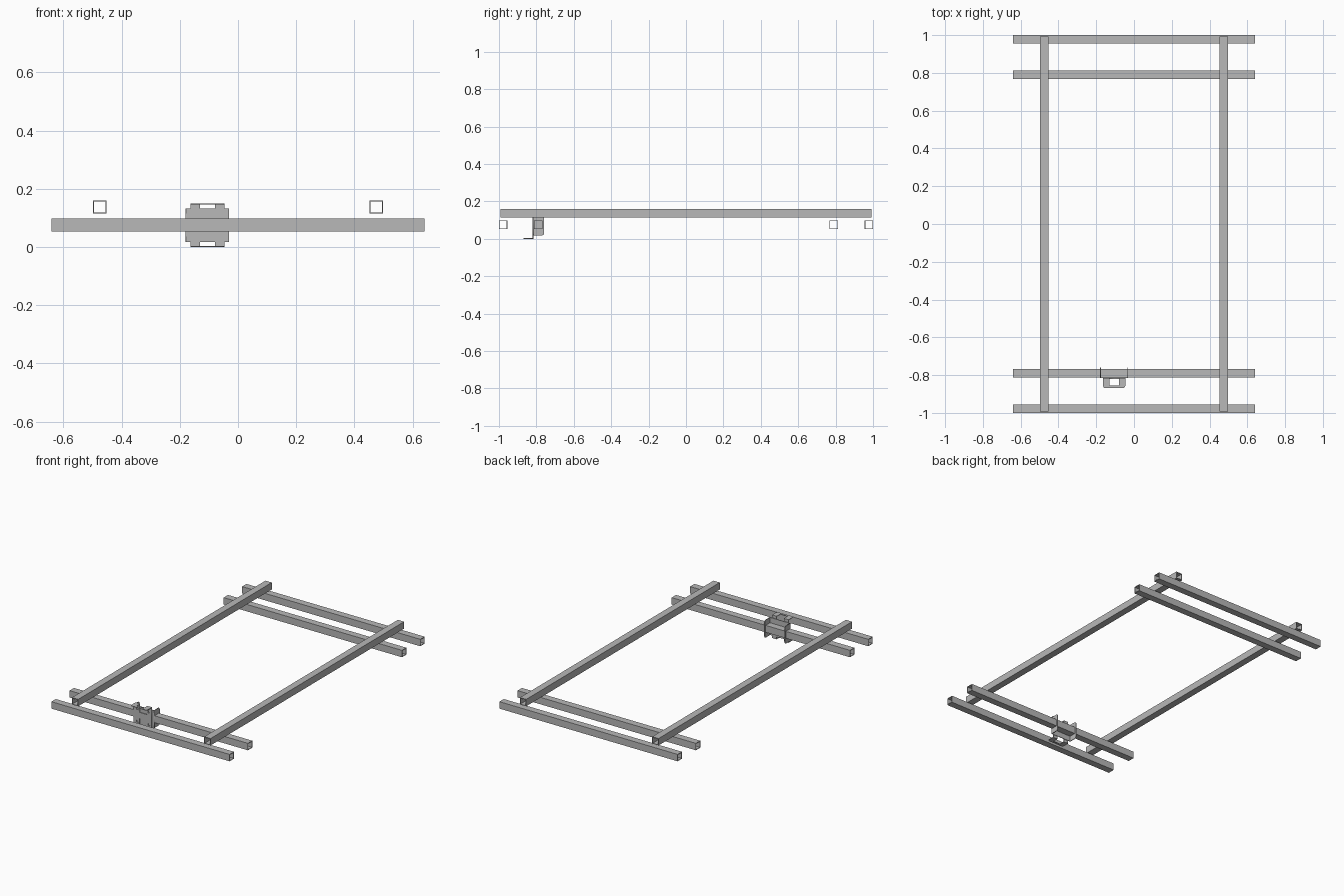
import bpy, bmesh
from math import pi, sin, cos
from mathutils import Matrix, Vector

if "Cube" in bpy.data.objects:
    bpy.data.objects.remove(bpy.data.objects["Cube"])

steel = bpy.data.materials.new("grey steel")
steel.use_nodes = True
GREY = (0.48, 0.48, 0.48, 1)
steel.diffuse_color = GREY
steel.node_tree.nodes["Principled BSDF"].inputs["Base Color"].default_value = GREY


def add_object(name, mesh, matrix=None):
    mesh.materials.clear()
    mesh.materials.append(steel)
    obj = bpy.data.objects.new(name, mesh)
    bpy.context.scene.collection.objects.link(obj)
    if matrix:
        obj.matrix_world = matrix
    return obj


def square_tube(name, axis, length, centre, size=0.045, wall=0.0035):
    """Open-ended hollow square tube along axis 0 (x) or 1 (y)."""
    bm = bmesh.new()
    corners = ((-1, -1), (1, -1), (1, 1), (-1, 1))
    loops = []
    for half, end in ((size / 2, -1), (size / 2, 1),
                      (size / 2 - wall, 1), (size / 2 - wall, -1)):
        loop = []
        for a, b in corners:
            along, across, up = end * length / 2, a * half, b * half
            co = (along, across, up) if axis == 0 else (across, along, up)
            loop.append(bm.verts.new(Vector(centre) + Vector(co)))
        loops.append(loop)
    for k in range(4):
        r, s = loops[k], loops[(k + 1) % 4]
        for i in range(4):
            j = (i + 1) % 4
            bm.faces.new((r[i], r[j], s[j], s[i]))
    bmesh.ops.recalc_face_normals(bm, faces=bm.faces)
    mesh = bpy.data.meshes.new(name)
    bm.to_mesh(mesh)
    bm.free()
    return add_object(name, mesh)


def rect(u0, u1, v0, v1, radii=(0, 0, 0, 0)):
    """Rectangle outline; radii run anticlockwise from the lower left corner."""
    pts = []
    for k, (u, v) in enumerate(((u0, v0), (u1, v0), (u1, v1), (u0, v1))):
        r = radii[k]
        if not r:
            pts.append((u, v))
            continue
        cu = u + r if u == u0 else u - r
        cv = v + r if v == v0 else v - r
        for s in range(5):
            a = pi + k * pi / 2 + s * pi / 8
            pts.append((cu + r * cos(a), cv + r * sin(a)))
    return pts


def plate(name, outlines, matrix, thick=0.004):
    """Sheet cut from a flat outline; further outlines become holes."""
    curve = bpy.data.curves.new(name, "CURVE")
    curve.dimensions = "2D"
    curve.fill_mode = "BOTH"
    curve.extrude = thick / 2
    for pts in outlines:
        spline = curve.splines.new("POLY")
        spline.points.add(len(pts) - 1)
        for p, (u, v) in zip(spline.points, pts):
            p.co = (u, v, 0, 1)
        spline.use_cyclic_u = True
    temp = bpy.data.objects.new(name + "_outline", curve)
    bpy.context.scene.collection.objects.link(temp)
    bpy.context.view_layer.update()
    graph = bpy.context.evaluated_depsgraph_get()
    mesh = bpy.data.meshes.new_from_object(temp.evaluated_get(graph))
    bpy.data.objects.remove(temp)
    bpy.data.curves.remove(curve)
    return add_object(name, mesh, matrix)


# Frame: four cross bars under two long rails
BAR_Z, RAIL_Z = 0.075, 0.137
for end, sign in (("front", -1), ("back", 1)):
    square_tube(end + "_outer_bar", 0, 1.28, (0, sign * 0.9775, BAR_Z))
    square_tube(end + "_inner_bar", 0, 1.28, (0, sign * 0.79, BAR_Z))
for side, sign in (("right", -1), ("left", 1)):
    square_tube(side + "_rail", 1, 1.985, (sign * 0.475, 0, RAIL_Z))

# Clamp channel wrapped around the front inner bar
CX, FACE_Y = -0.105, -0.8145
upright = Matrix.Rotation(pi / 2, 4, "X")
sideways = Matrix(((0, 0, 1, 0), (1, 0, 0, 0), (0, 1, 0, 0), (0, 0, 0, 1)))
plate("clamp_back_plate", [rect(-0.074, 0.074, -0.057, 0.057)],
      Matrix.Translation((CX, FACE_Y, BAR_Z)) @ upright)
for side, sign in (("right", -1), ("left", 1)):
    plate("clamp_" + side + "_cheek",
          [rect(0, 0.056, -0.057, 0.057, (0, 0.012, 0.012, 0))],
          Matrix.Translation((CX + sign * 0.0725, FACE_Y, BAR_Z)) @ sideways)

# Clamp face: two legs joined by a bridge, with four square bolt holes
W, SLOT, H, BRIDGE = 0.059, 0.026, 0.074, 0.02
face = [(-W, -H), (-SLOT, -H), (-SLOT, -BRIDGE), (SLOT, -BRIDGE), (SLOT, -H), (W, -H)]
face += [(-u, -v) for u, v in face]
holes = [rect(u - 0.007, u + 0.007, v - 0.007, v + 0.007)
         for u in (-0.042, 0.042) for v in (-0.041, 0.041)]
plate("clamp_face", [face] + holes,
      Matrix.Translation((CX, FACE_Y - 0.004, BAR_Z)) @ upright)

# Folded flanges, each with a slot that meets the face
for level, sign in (("lower", -1), ("upper", 1)):
    outline = rect(-W, W, -0.052, 0, (0.012, 0.012, 0, 0))
    outline[-1:-1] = [(SLOT, 0), (SLOT, -0.038), (-SLOT, -0.038), (-SLOT, 0)]
    plate("clamp_" + level + "_flange", [outline],
          Matrix.Translation((CX, FACE_Y - 0.002, BAR_Z + sign * (H - 0.001))))
